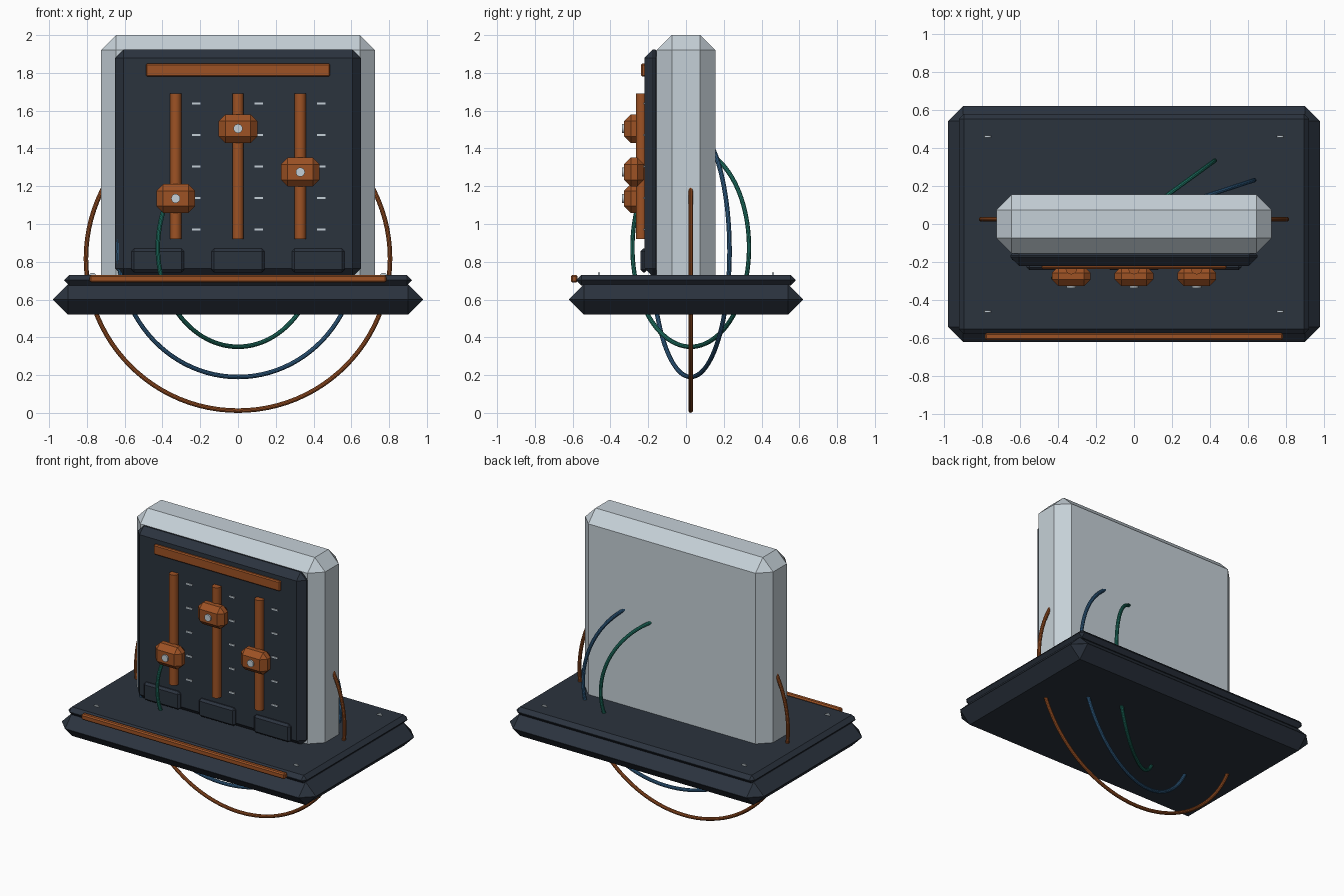
import bpy, bmesh
from math import radians, pi

if "Cube" in bpy.data.objects:
    bpy.data.objects.remove(bpy.data.objects["Cube"])


def material(name, rgb):
    m = bpy.data.materials.new(name)
    m.diffuse_color = (*rgb, 1)
    m.use_nodes = True
    m.node_tree.nodes["Principled BSDF"].inputs["Base Color"].default_value = m.diffuse_color
    return m


DARK = material("dark_slate", (0.024, 0.033, 0.048))
LIGHT = material("pale_metal", (0.56, 0.63, 0.68))
COPPER = material("copper", (0.34, 0.085, 0.018))
BLUE = material("blue", (0.035, 0.13, 0.27))
TEAL = material("teal", (0.015, 0.19, 0.14))


def add_object(name, bm, mat):
    mesh = bpy.data.meshes.new(name)
    bm.to_mesh(mesh)
    bm.free()
    mesh.materials.append(mat)
    ob = bpy.data.objects.new(name, mesh)
    bpy.context.collection.objects.link(ob)
    return ob


def box(name, centre, size, bevel, mat):
    """Box with single-segment chamfers on every edge."""
    bm = bmesh.new()
    bmesh.ops.create_cube(bm, size=1)
    for v in bm.verts:
        v.co = [c + k * s for c, k, s in zip(centre, v.co, size)]
    if bevel:
        bmesh.ops.bevel(bm, geom=bm.edges[:], offset=bevel, segments=1,
                        profile=0.5, affect='EDGES')
    return add_object(name, bm, mat)


def smooth(ob):
    bpy.ops.object.select_all(action='DESELECT')
    ob.select_set(True)
    bpy.context.view_layer.objects.active = ob
    bpy.ops.object.shade_smooth_by_angle(angle=radians(35))


def cylinder(name, centre, radius, depth, mat, along_y=False):
    bm = bmesh.new()
    bmesh.ops.create_cone(bm, cap_ends=True, segments=20, radius1=radius,
                          radius2=radius, depth=depth)
    ob = add_object(name, bm, mat)
    ob.location = centre
    if along_y:
        ob.rotation_euler.x = pi / 2
    smooth(ob)


# stepped plinth with copper front trim
box("plinth_lower", (0, 0, 0.60), (1.96, 1.24, 0.16), 0.079, DARK)
box("plinth_upper", (0, 0, 0.7025), (1.84, 1.16, 0.055), 0.026, DARK)
box("plinth_trim", (0, -0.592, 0.71), (1.57, 0.036, 0.04), 0.008, COPPER)

# plinth screws
for x in (-0.77, 0.77):
    for y in (-0.46, 0.46):
        cylinder("plinth_screw", (x, y, 0.722), 0.02, 0.01, LIGHT, True)

# upright body and front panel
box("body", (0, 0, 1.32), (1.45, 0.31, 1.36), 0.08, LIGHT)
box("front_panel", (0, -0.17, 1.3225), (1.30, 0.10, 1.205), 0.045, DARK)
box("header_bar", (0, -0.222, 1.815), (0.975, 0.03, 0.07), 0.007, COPPER)

# sliders: rail, knob, pin and scale marks
for x, z in ((-0.33, 1.135), (0, 1.505), (0.33, 1.275)):
    cylinder("slider_rail", (x, -0.235, 1.305), 0.03, 0.77, COPPER)
    box("slider_knob", (x, -0.275, z), (0.204, 0.105, 0.152), 0.035, COPPER)
    cylinder("knob_pin", (x, -0.325, z), 0.024, 0.025, LIGHT, True)
    for i in range(5):
        box("scale_mark", (x + 0.11, -0.22, 0.97 + i * 0.167),
            (0.045, 0.012, 0.01), 0, LIGHT)

# push buttons
for x in (-0.425, 0, 0.425):
    box("push_button", (x, -0.222, 0.807), (0.28, 0.04, 0.125), 0.014, DARK)

# cable loops, each turned further about the vertical axis
for name, ring, z, turn, mat in (("cable_outer", 0.805, 0.817, 0, COPPER),
                                 ("cable_middle", 0.665, 0.855, 18, BLUE),
                                 ("cable_inner", 0.525, 0.875, 36, TEAL)):
    bpy.ops.mesh.primitive_torus_add(
        major_radius=ring, minor_radius=0.012, major_segments=96,
        minor_segments=10, location=(0, 0.025, z),
        rotation=(pi / 2, 0, radians(turn)))
    ob = bpy.context.object
    ob.name = name
    ob.data.materials.append(mat)
    smooth(ob)
